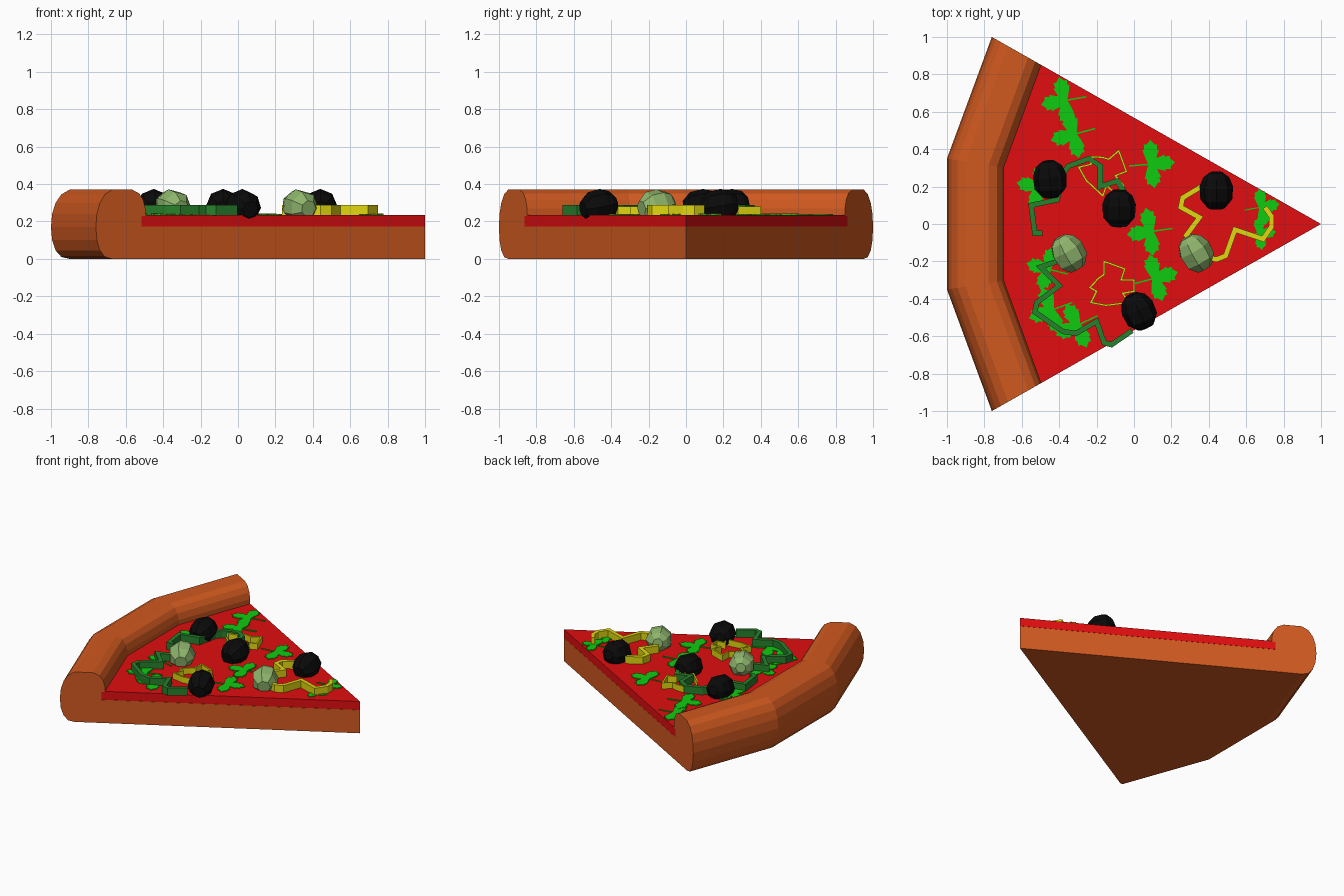
import bpy, bmesh
from math import sin, cos, pi, radians
from mathutils import Vector, Matrix

if "Cube" in bpy.data.objects:
    bpy.data.objects.remove(bpy.data.objects["Cube"])


def material(name, rgb):
    m = bpy.data.materials.new(name)
    m.diffuse_color = (*rgb, 1)
    m.use_nodes = True
    m.node_tree.nodes["Principled BSDF"].inputs["Base Color"].default_value = m.diffuse_color
    return m


CRUST = material("baked_dough", (0.63, 0.10, 0.014))
RED = material("tomato", (0.75, 0.004, 0.005))
LEAF = material("leaf_green", (0.005, 0.60, 0.005))
BLACK = material("black_olive_skin", (0.003, 0.003, 0.003))
OLIVE = material("green_olive_skin", (0.27, 0.46, 0.15))
PEPPER = material("green_pepper_skin", (0.02, 0.22, 0.025))
YELLOW = material("yellow_pepper_skin", (0.75, 0.68, 0.005))


def make(name, verts, faces, mat):
    me = bpy.data.meshes.new(name)
    me.from_pydata(verts, [], faces)
    bm = bmesh.new()
    bm.from_mesh(me)
    bmesh.ops.recalc_face_normals(bm, faces=bm.faces)
    bm.to_mesh(me)
    bm.free()
    me.materials.append(mat)
    ob = bpy.data.objects.new(name, me)
    bpy.context.collection.objects.link(ob)
    return ob


# Plan of the slice: inner and outer crust edges at four stations
INNER = [Vector(p) for p in ((-0.49, -0.847), (-0.69, -0.3), (-0.69, 0.3), (-0.49, 0.847))]
OUTER = [Vector(p) for p in ((-0.76, -1), (-1, -0.35), (-1, 0.35), (-0.76, 1))]


def across(i, t, z):
    return (*INNER[i].lerp(OUTER[i], t), z)


# Dough: wedge base and rolled crust as one closed solid
section = [(0.1, 0.172), (0.1, 0.23), (0.02, 0.23), (0.02, 0.27), (0.06, 0.315),
           (0.14, 0.35), (0.28, 0.37), (0.68, 0.37), (0.82, 0.345), (0.92, 0.30),
           (0.98, 0.24), (1.0, 0.17), (0.98, 0.10), (0.92, 0.045), (0.82, 0.01), (0.68, 0)]
n = len(section)
verts = [across(i, t, z) for i in range(4) for t, z in section] + [(1, 0, 0.172), (1, 0, 0)]
top, bot = 4 * n, 4 * n + 1
faces = [(i * n + k, i * n + k + 1, (i + 1) * n + k + 1, (i + 1) * n + k)
         for i in range(3) for k in range(n - 1)]
faces += [(top, *range(n), bot), (top, *range(3 * n, 4 * n), bot)]
faces += [(top, 0, n, 2 * n, 3 * n), (bot, n - 1, 2 * n - 1, 3 * n - 1, 4 * n - 1)]
make("dough_and_crust", verts, faces, CRUST)

# Sauce layer on the wedge
plan = [(1, 0)] + [across(i, 0.1, 0)[:2] for i in range(4)]
verts = [(x, y, z) for z in (0.173, 0.235) for x, y in plan]
faces = [(0, 1, 2, 3, 4), (5, 6, 7, 8, 9)]
faces += [(i, (i + 1) % 5, (i + 1) % 5 + 5, i + 5) for i in range(5)]
make("sauce", verts, faces, RED)


# Upright ribbon following a path, with mitred corners
def ribbon(name, path, width, z0, z1, mat, closed=False):
    pts = [Vector(p) for p in path]
    m = len(pts)
    verts = []
    for i, p in enumerate(pts):
        a = pts[i - 1] if closed or i else p
        b = pts[(i + 1) % m] if closed or i < m - 1 else p
        dirs = [d.normalized() for d in (p - a, b - p) if d.length > 0]
        norms = [Vector((-d.y, d.x)) for d in dirs]
        miter = sum(norms, Vector((0, 0))).normalized()
        off = miter * (width / 2 / max(0.5, miter.dot(norms[0])))
        for q, z in ((p + off, z0), (p - off, z0), (p - off, z1), (p + off, z1)):
            verts.append((q.x, q.y, z))
    faces = []
    for i in range(m if closed else m - 1):
        j = (i + 1) % m
        faces += [(4 * i + k, 4 * i + (k + 1) % 4, 4 * j + (k + 1) % 4, 4 * j + k) for k in range(4)]
    if not closed:
        faces += [(0, 1, 2, 3), tuple(range(4 * m - 4, 4 * m))]
    make(name, verts, faces, mat)


# Pepper strips
ribbon("green_pepper_strip_back",
       [(-0.49, -0.05), (-0.53, -0.05), (-0.55, 0.10), (-0.41, 0.13), (-0.38, 0.27), (-0.35, 0.31),
        (-0.24, 0.35), (-0.18, 0.31), (-0.18, 0.20), (-0.09, 0.23), (-0.05, 0.17)],
       0.028, 0.233, 0.288, PEPPER)
ribbon("green_pepper_strip_front",
       [(-0.41, -0.20), (-0.50, -0.23), (-0.40, -0.33), (-0.52, -0.42), (-0.53, -0.47), (-0.38, -0.575),
        (-0.31, -0.585), (-0.20, -0.52), (-0.16, -0.635), (-0.12, -0.645), (-0.01, -0.57)],
       0.028, 0.233, 0.288, PEPPER)
ribbon("yellow_pepper_strip",
       [(0.36, 0.20), (0.26, 0.14), (0.25, 0.09), (0.35, 0.035), (0.28, -0.06), (0.36, -0.17), (0.44, -0.19),
        (0.49, -0.17), (0.54, -0.03), (0.69, -0.08), (0.735, -0.015), (0.735, 0.04), (0.70, 0.09)],
       0.028, 0.233, 0.288, YELLOW)

# Thin wavy pepper rings
ring = [(-0.04, 0.11), (0.07, 0.07), (0.05, 0.01), (0.12, 0.01), (0.12, -0.05), (0.06, -0.06), (0.09, -0.11),
        (-0.03, -0.125), (-0.11, -0.11), (-0.08, -0.05), (-0.115, -0.03), (-0.07, 0.02), (-0.04, 0.04)]
for name, cx, cy, turn in (("yellow_pepper_ring_front", -0.12, -0.31, 0),
                           ("yellow_pepper_ring_back", -0.14, 0.29, -50)):
    c, s = cos(radians(turn)), sin(radians(turn))
    ribbon(name, [(cx + c * x - s * y, cy + s * x + c * y) for x, y in ring],
           0.011, 0.233, 0.28, YELLOW, closed=True)


# Faceted olives lying on their sides, flat at both ends
def olive(name, x, y, turn, tilt, sides, mat):
    profile = [(-0.097, 0.045), (-0.05, 0.085), (0.02, 0.09), (0.07, 0.07), (0.097, 0.035)]
    place = (Matrix.Translation((x, y, 0.282)) @ Matrix.Rotation(radians(turn), 4, 'Z')
             @ Matrix.Rotation(radians(tilt), 4, 'X'))
    verts = [place @ Vector((r * cos(2 * pi * k / sides), a, r * sin(2 * pi * k / sides)))
             for a, r in profile for k in range(sides)]
    faces = [(i * sides + k, i * sides + (k + 1) % sides, (i + 1) * sides + (k + 1) % sides, (i + 1) * sides + k)
             for i in range(len(profile) - 1) for k in range(sides)]
    faces += [tuple(range(sides)), tuple(range(4 * sides, 5 * sides))]
    make(name, verts, faces, mat)


for i, (x, y, turn) in enumerate([(-0.45, 0.24, 5), (-0.08, 0.085, 0), (0.44, 0.18, 0), (0.025, -0.465, 25)]):
    olive(f"black_olive_{i + 1}", x, y, turn, 10, 8, BLACK)
for i, (x, y) in enumerate([(-0.35, -0.155), (0.33, -0.155)]):
    olive(f"green_olive_{i + 1}", x, y, 30, 8, 7, OLIVE)


# Herb leaves: three toothed lobes and a stem, as a thin star-shaped plate
LOBE = [(-40, 0.36), (-30, 0.68), (-24, 0.64), (-19, 0.86), (-12, 0.82), (0, 1.0),
        (12, 0.82), (19, 0.86), (24, 0.64), (30, 0.68), (40, 0.36)]
OUTLINE = [(a + lobe, r) for lobe in (-86, 0, 86) for a, r in LOBE]
OUTLINE += [(165, 0.12), (178, 0.9), (182, 0.9), (195, 0.12)]


def leaf(name, x, y, turn, size, z):
    m = len(OUTLINE)
    verts = []
    for h in (z - 0.008, z):
        verts += [(x + size * r * cos(radians(a + turn)), y + size * r * sin(radians(a + turn)), h)
                  for a, r in OUTLINE]
    verts += [(x, y, z - 0.008), (x, y, z)]
    faces = []
    for i in range(m):
        j = (i + 1) % m
        faces += [(i, j, 2 * m), (m + i, m + j, 2 * m + 1), (i, j, m + j, m + i)]
    make(name, verts, faces, LEAF)


leaves = [(-0.37, 0.66, 190, 0.13), (-0.32, 0.48, 195, 0.13), (0.09, 0.32, 5, 0.13), (0.09, -0.04, 188, 0.13),
          (0.11, -0.29, 15, 0.13), (-0.51, 0.20, 170, 0.12), (-0.46, -0.24, 165, 0.12), (-0.44, -0.46, 200, 0.13),
          (-0.30, -0.54, 205, 0.13), (0.68, 0.09, 10, 0.10), (0.67, -0.05, 5, 0.09)]
for i, (x, y, turn, size) in enumerate(leaves):
    leaf(f"herb_leaf_{i + 1}", x, y, turn, size, 0.240 + 0.002 * (i % 2))
